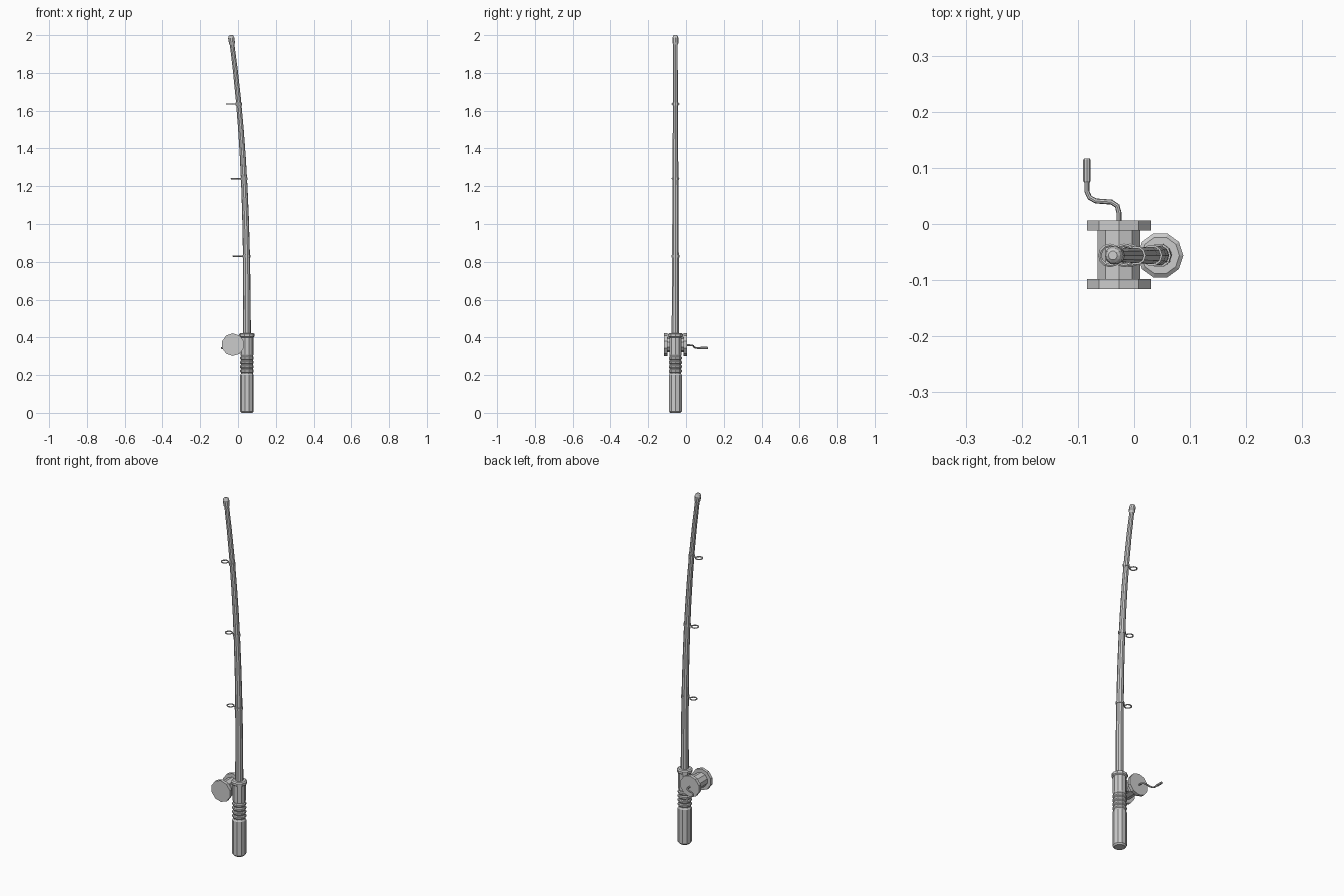
import bpy, math
from mathutils import Vector

if "Cube" in bpy.data.objects:
    bpy.data.objects.remove(bpy.data.objects["Cube"])

AXIS_X, AXIS_Y = 0.047, -0.056   # handle axis


def loft(name, path, radii, sides=10, phase=0.0, ref=(1, 0, 0), closed=False):
    """Sweep a polygon of varying radius along a path."""
    pts = [Vector(p) for p in path]
    n = len(pts)
    verts, faces = [], []
    for i, p in enumerate(pts):
        if closed:
            t = pts[(i + 1) % n] - pts[i - 1]
        else:
            t = pts[min(i + 1, n - 1)] - pts[max(i - 1, 0)]
        t.normalize()
        r = Vector(ref)
        u = (r - t * r.dot(t)).normalized()
        v = t.cross(u)
        for k in range(sides):
            a = 2 * math.pi * k / sides + phase
            verts.append(p + radii[i] * (u * math.cos(a) + v * math.sin(a)))
    for i in range(n if closed else n - 1):
        j = (i + 1) % n
        for k in range(sides):
            m = (k + 1) % sides
            faces.append((i * sides + k, i * sides + m, j * sides + m, j * sides + k))
    if not closed:
        faces.append(tuple(reversed(range(sides))))
        faces.append(tuple(range((n - 1) * sides, n * sides)))
    me = bpy.data.meshes.new(name)
    me.from_pydata([tuple(v) for v in verts], [], faces)
    ob = bpy.data.objects.new(name, me)
    bpy.context.collection.objects.link(ob)
    return ob


def lathe_z(name, profile):
    """Turned part on the handle axis; profile is (radius, z)."""
    # small z offsets keep steps from collapsing
    return loft(name, [(AXIS_X, AXIS_Y, z) for r, z in profile], [r for r, z in profile])


def disc_y(name, y0, y1, r):
    """Decagonal drum along y on the reel axis."""
    return loft(name, [(-0.027, y0, 0.362), (-0.027, y1, 0.362)], [r, r], 10, math.pi / 2)


# Grip with grooves
profile = [(0.029, 0.0), (0.036, 0.008), (0.036, 0.2), (0.032, 0.207)]
for z in (0.212, 0.235, 0.258, 0.281):
    profile += [(0.032, z), (0.036, z + 0.005), (0.036, z + 0.014), (0.032, z + 0.019)]
profile += [(0.032, 0.304), (0.034, 0.308), (0.034, 0.402)]
lathe_z("grip", profile)
lathe_z("grip_collar", [(0.034, 0.4), (0.041, 0.405), (0.041, 0.418), (0.034, 0.423)])


# Bent rod
def rod_x(z):
    s = max(0.0, (z - 0.42) / 1.56)
    return AXIS_X - 0.082 * s ** 2.6


def rod_r(z):
    return 0.021 - 0.009 * (z - 0.42) / 1.56


heights = [0.41] + [0.42 + 1.55 * i / 10 for i in range(11)]
loft("rod", [(rod_x(z), AXIS_Y, z) for z in heights], [rod_r(z) for z in heights])

# Rod tip cap
tip = [(0.012, 1.948), (0.016, 1.958), (0.0165, 1.985), (0.013, 1.996), (0.008, 2.0)]
loft("rod_tip", [(rod_x(z), AXIS_Y, z) for r, z in tip], [r for r, z in tip])

# Line guides: collar, stem and ring
for i, z in enumerate((0.83, 1.24, 1.635)):
    x, r = rod_x(z), rod_r(z)
    loft(f"guide_collar_{i + 1}", [(x, AXIS_Y, z - 0.007), (x, AXIS_Y, z + 0.007)],
         [r + 0.003] * 2)
    cx = x - r - 0.033
    loft(f"guide_stem_{i + 1}", [(x - r + 0.003, AXIS_Y, z), (cx + 0.017, AXIS_Y, z)],
         [0.0035] * 2, 6, ref=(0, 0, 1))
    ring = [(cx + 0.018 * math.cos(a), AXIS_Y + 0.018 * math.sin(a), z)
            for a in (2 * math.pi * k / 12 for k in range(12))]
    loft(f"guide_ring_{i + 1}", ring, [0.0035] * 12, 6, ref=(0, 0, 1), closed=True)

# Reel: spool and two flanges
disc_y("reel_spool", -0.1, -0.01, 0.04)
disc_y("reel_flange_front", -0.116, -0.098, 0.06)
disc_y("reel_flange_back", -0.012, 0.006, 0.06)

# Reel seat joining spool and grip
bpy.ops.mesh.primitive_cube_add(size=1, location=(0.008, AXIS_Y, 0.362))
seat = bpy.context.object
seat.name = "reel_seat"
seat.scale = (0.03, 0.03, 0.06)

# Crank and its knob
crank = [(-0.027, 0.0, 0.359), (-0.027, 0.02, 0.359), (-0.03, 0.032, 0.358), (-0.04, 0.039, 0.356),
         (-0.068, 0.041, 0.35), (-0.079, 0.047, 0.346), (-0.084, 0.058, 0.344), (-0.084, 0.08, 0.344)]
loft("crank_arm", crank, [0.0045] * len(crank), 8, ref=(0, 0, 1))
loft("crank_knob", [(-0.084, y, 0.344) for y in (0.074, 0.077, 0.114, 0.117)],
     [0.005, 0.0065, 0.0065, 0.005], 8, ref=(0, 0, 1))
